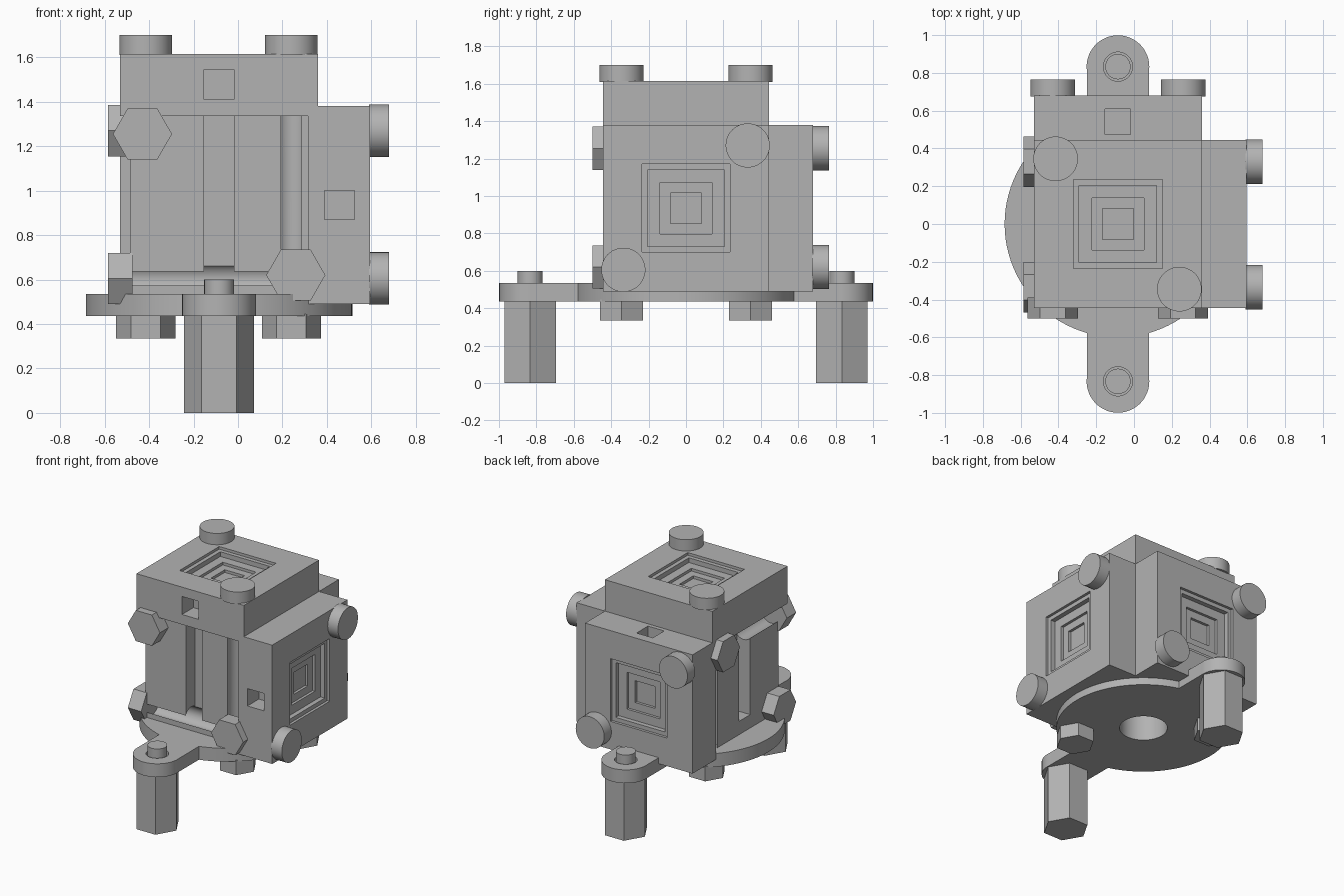
import bpy, math
from mathutils import Vector

if "Cube" in bpy.data.objects:
    bpy.data.objects.remove(bpy.data.objects["Cube"])

C = Vector((-0.085, 0.0, 0.935))  # centre of the core cube
metal = bpy.data.materials.new("grey_metal")
metal.diffuse_color = (0.45, 0.45, 0.45, 1)
metal.use_nodes = True
metal.node_tree.nodes["Principled BSDF"].inputs["Base Color"].default_value = metal.diffuse_color


def finish(name):
    ob = bpy.context.object
    ob.name = name
    ob.data.materials.append(metal)
    return ob


def box(name, lo, hi):
    lo, hi = Vector(lo), Vector(hi)
    bpy.ops.mesh.primitive_cube_add(size=1, location=(lo + hi) / 2)
    ob = finish(name)
    ob.scale = hi - lo
    bpy.ops.object.transform_apply(location=True, rotation=True, scale=True)
    return ob


def rod(name, axis, pos, r, a, b, sides=48, turn=0.0):
    """Prism along an axis from a to b; pos gives the other two coordinates."""
    p = Vector(pos)
    p[axis] = (a + b) / 2
    rot = [(0, math.pi / 2, 0), (math.pi / 2, 0, 0), (0, 0, 0)][axis]
    bpy.ops.mesh.primitive_cylinder_add(vertices=sides, radius=r, depth=b - a)
    ob = finish(name)
    ob.rotation_euler = (0, 0, turn)
    bpy.ops.object.transform_apply(rotation=True)
    ob.rotation_euler = rot
    ob.location = p
    bpy.ops.object.transform_apply(location=True, rotation=True, scale=True)
    if sides > 6:
        bpy.ops.object.shade_smooth_by_angle(angle=math.radians(30))
    return ob


def boolean(ob, others, op="DIFFERENCE"):
    for o in others:
        m = ob.modifiers.new("bool", "BOOLEAN")
        m.object, m.operation, m.solver = o, op, "EXACT"
        bpy.context.view_layer.objects.active = ob
        bpy.ops.object.modifier_apply(modifier=m.name)
        bpy.data.objects.remove(o)
    bpy.ops.object.select_all(action="DESELECT")
    ob.select_set(True)
    bpy.context.view_layer.objects.active = ob
    bpy.ops.object.shade_smooth_by_angle(angle=math.radians(30))


def cut(lo, hi):
    return box("cutter", C + Vector(lo), C + Vector(hi))


# Bolt positions relative to the core centre, by bolt axis
bolts = {
    0: [(0, 0.33, 0.335), (0, -0.335, -0.33)],
    1: [(-0.345, 0, 0.32), (0.345, 0, -0.315)],
    2: [(-0.33, 0.345, 0), (0.325, -0.345, 0)],
}

# Core cube with upright slots, bolt bores and a bottom bore
core = box("core", C - Vector((0.4,) * 3), C + Vector((0.4,) * 3))
cutters = [cut((-0.0675, -0.5, -0.3), (0.0675, -0.29, 0.41)),
           cut((-0.5, -0.0675, -0.3), (-0.29, 0.0675, 0.41)),
           rod("cutter", 2, C, 0.165, 0.4, 0.75)]
for axis, places in bolts.items():
    for p in places:
        q = C + Vector(p)
        cutters.append(rod("cutter", axis, q, 0.072, C[axis] - 0.5, C[axis] + 0.5))
boolean(core, cutters)

# Three outer slabs with stepped square pockets and a side window
windows = [((0.475, -0.5, -0.065), (0.61, -0.31, 0.065)),
           ((-0.0675, 0.475, 0.31), (0.0675, 0.61, 0.5)),
           ((-0.0675, -0.5, 0.475), (0.0675, -0.31, 0.61))]
for axis, name in enumerate(["right_slab", "back_slab", "top_slab"]):
    lo, hi = [-0.445] * 3, [0.445] * 3
    lo[axis], hi[axis] = 0.4, 0.68
    slab = box(name, C + Vector(lo), C + Vector(hi))
    cutters = [cut(*windows[axis])]
    for half, depth in [(0.235, 0.02), (0.205, 0.055), (0.138, 0.075), (0.082, 0.095)]:
        lo, hi = [-half] * 3, [half] * 3
        lo[axis], hi[axis] = 0.68 - depth, 0.75
        cutters.append(cut(lo, hi))
    boolean(slab, cutters)

# Round bolt heads on the slabs, hex nuts on the opposite sides
for axis, places in bolts.items():
    for i, p in enumerate(places):
        q = C + Vector(p)
        c = C[axis]
        rod(f"bolt_head_{axis}_{i}", axis, q, 0.118, c + 0.675, c + 0.765)
        near = 0.4 if axis < 2 else 0.5
        # nut corners point along z on the left, along x elsewhere
        rod(f"hex_nut_{axis}_{i}", axis, q, 0.133, c - near - 0.1, c - near + 0.01,
            6, math.pi / 2 if axis > 0 else 0)

# Round base plate with two ears, a centre hole and pin holes
plate = rod("base_plate", 2, C, 0.6, 0.435, 0.535, 96)
parts = [box("ear", (C.x - 0.165, -0.83, 0.435), (C.x + 0.165, 0.83, 0.535))]
parts += [rod("ear", 2, (C.x, y, 0), 0.166, 0.435, 0.535) for y in (-0.833, 0.833)]
boolean(plate, parts, "UNION")
holes = [rod("cutter", 2, C, 0.165, 0.3, 0.7)]
holes += [rod("cutter", 2, (C.x, y, 0), 0.077, 0.3, 0.7) for y in (-0.833, 0.833)]
boolean(plate, holes)

# Hex standoff legs with threaded pins through the ears
for side, y in (("front", -0.833), ("back", 0.833)):
    rod(side + "_standoff", 2, (C.x, y, 0), 0.158, 0, 0.435, 6, math.pi / 2)
    rod(side + "_pin", 2, (C.x, y, 0), 0.067, 0.42, 0.6)
